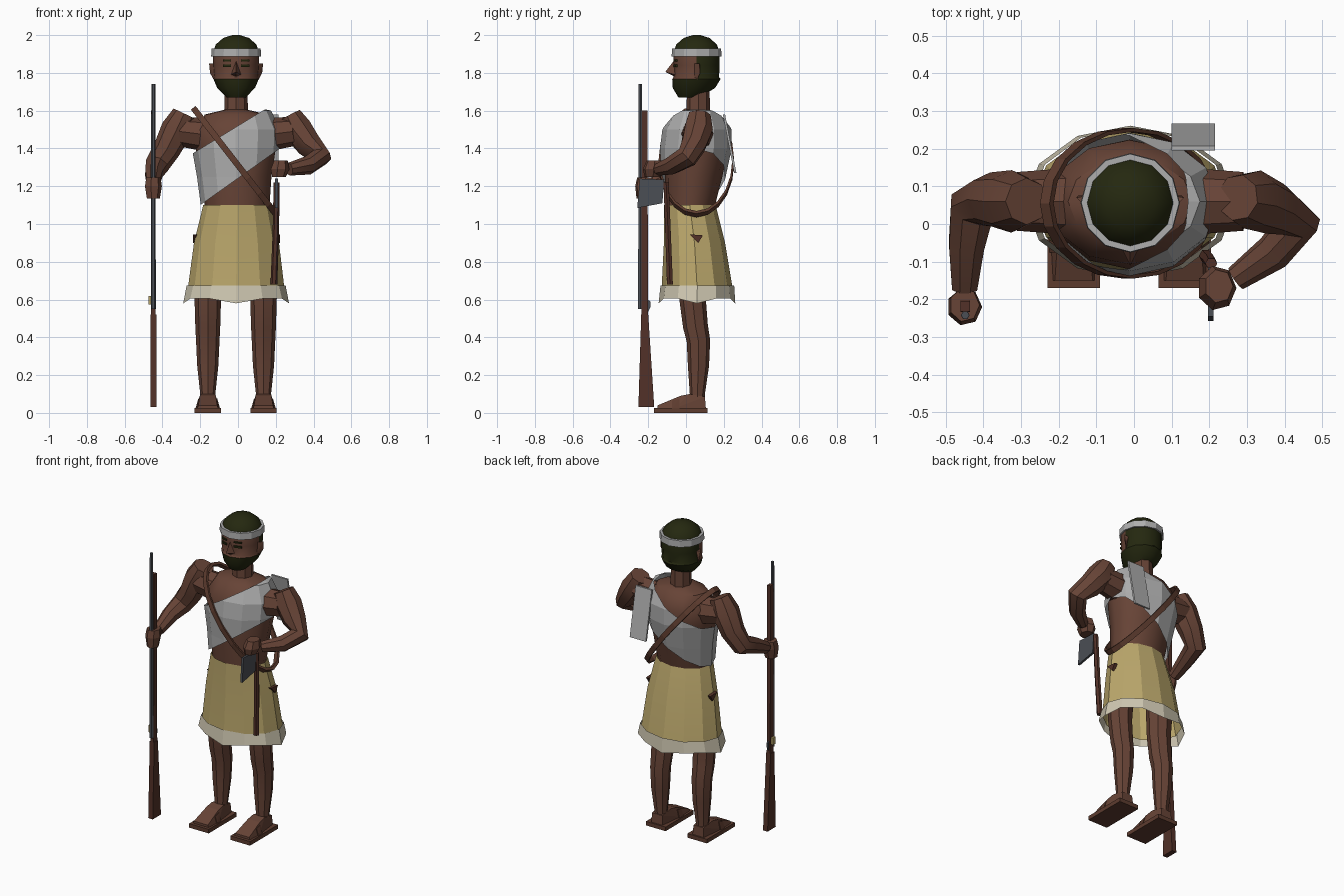
import bpy, bmesh, math
from mathutils import Vector, Quaternion

if "Cube" in bpy.data.objects:
    bpy.data.objects.remove(bpy.data.objects["Cube"])


def colour(name, r, g, b):
    m = bpy.data.materials.new(name)
    m.diffuse_color = (r, g, b, 1)
    m.use_nodes = True
    m.node_tree.nodes["Principled BSDF"].inputs["Base Color"].default_value = m.diffuse_color
    return m


SKIN = colour("brown skin", .135, .057, .037)
HAIR = colour("black hair", .018, .021, .005)
HIDE = colour("tan hide", .50, .39, .15)
FUR = colour("cream trim", .62, .57, .44)
CLOTH = colour("grey cloth", .42, .42, .42)
LEATHER = colour("leather", .11, .045, .028)
WOOD = colour("dark wood", .085, .031, .021)
STEEL = colour("steel", .07, .077, .09)


def finish(name, bm, mats, smooth=None):
    bmesh.ops.recalc_face_normals(bm, faces=bm.faces)
    me = bpy.data.meshes.new(name)
    bm.to_mesh(me)
    bm.free()
    for m in mats:
        me.materials.append(m)
    ob = bpy.data.objects.new(name, me)
    bpy.context.collection.objects.link(ob)
    if smooth:
        bpy.ops.object.select_all(action='DESELECT')
        ob.select_set(True)
        bpy.context.view_layer.objects.active = ob
        bpy.ops.object.shade_smooth_by_angle(angle=math.radians(smooth))
    return ob


def skin_rings(rings, caps=True, closed=False):
    """Bridge a list of point rings into a bmesh."""
    bm = bmesh.new()
    vs = [[bm.verts.new(p) for p in r] for r in rings]
    n = len(vs[0])
    pairs = list(zip(vs, vs[1:])) + ([(vs[-1], vs[0])] if closed else [])
    for a, b in pairs:
        for i in range(n):
            j = (i + 1) % n
            bm.faces.new((a[i], a[j], b[j], b[i]))
    if caps and not closed:
        bm.faces.new(vs[0])
        bm.faces.new(vs[-1])
    return bm


def ovals(rings, n=12, jag=0):
    """Horizontal ovals from (z, cx, cy, rx, ry); jag lowers every third point of the first."""
    out = []
    for k, (z, cx, cy, rx, ry) in enumerate(rings):
        ring = []
        for i in range(n):
            a = 2 * math.pi * i / n
            dz = jag if k == 0 and i % 3 == 0 else 0
            ring.append((cx + rx * math.cos(a), cy + ry * math.sin(a), z - dz))
        out.append(ring)
    return out


def tube(name, path, mat, n=8, smooth=35):
    """Limb along points (x, y, z, radius)."""
    pts = [Vector(p[:3]) for p in path]
    rings, q, last = [], Quaternion(), Vector((0, 0, 1))
    for i, p in enumerate(pts):
        t = (pts[min(i + 1, len(pts) - 1)] - pts[max(i - 1, 0)]).normalized()
        q = last.rotation_difference(t) @ q
        last = t
        r = path[i][3]
        rings.append([p + q @ Vector((r * math.cos(2 * math.pi * k / n),
                                      r * math.sin(2 * math.pi * k / n), 0)) for k in range(n)])
    return finish(name, skin_rings(rings), [mat], smooth)


def hull(name, pts, mat):
    bm = bmesh.new()
    for p in pts:
        bm.verts.new(p)
    bmesh.ops.convex_hull(bm, input=bm.verts[:])
    bmesh.ops.dissolve_limit(bm, angle_limit=.02, verts=bm.verts[:], edges=bm.edges[:])
    return finish(name, bm, [mat])


def slab(name, yz, x0, x1, mat):
    """Side profile of (y, z) points extruded in x."""
    return hull(name, [(x, y, z) for x in (x0, x1) for y, z in yz], mat)


# Torso and neck
TORSO = [(1.05, -.005, .02, .165, .125), (1.10, -.005, .022, .172, .132),
         (1.25, -.01, .04, .187, .152), (1.40, -.012, .052, .212, .172),
         (1.50, -.012, .058, .215, .165), (1.58, -.01, .06, .165, .115),
         (1.605, -.01, .06, .06, .06)]
finish("torso", skin_rings(ovals(TORSO)), [SKIN], 40)
tube("neck", [(-.01, .065, 1.57, .064), (-.01, .065, 1.75, .058)], SKIN)

# Cloth sash: a looser torso shell cut by two slanted planes
bm = skin_rings(ovals([(z + (.02 if z > 1.55 else 0), cx, cy, rx + .02, ry + .018)
                       for z, cx, cy, rx, ry in TORSO]))
for point, slope, side in (((0, 0, 1.52), .61, 1), ((0, 0, 1.242), .71, -1)):
    bmesh.ops.bisect_plane(bm, geom=bm.verts[:] + bm.edges[:] + bm.faces[:], plane_co=point,
                           plane_no=(-slope * side, 0, side), clear_outer=True)
finish("sash", bm, [CLOTH])
hull("sash_flap", [(x, y + d, z) for x in (.10, .215) for d in (0, .012)
                   for y, z in ((.195, 1.58), (.255, 1.27))], CLOTH)

# Shoulder strap: tilted ribbon loop
rings = []
axis = Vector((.29, 0, .225)).normalized() * .016
for i in range(20):
    a = 2 * math.pi * i / 20
    ring = []
    for s, side in ((1, 1), (1, -1), (.95, -1), (.95, 1)):
        ring.append(Vector((-.015, .055, 1.33)) + axis * side
                    + s * Vector((.222 * math.cos(a), .2 * math.sin(a), -.285 * math.cos(a))))
    rings.append(ring)
finish("strap", skin_rings(rings, closed=True), [LEATHER])

# Skirt and trim, open underneath
finish("skirt", skin_rings(ovals([(.64, -.01, .06, .258, .19), (.9, -.008, .045, .225, .162),
                                  (1.10, -.004, .02, .18, .137)]), caps=False), [HIDE], 20)
finish("skirt_trim", skin_rings(ovals([(.605, -.01, .058, .28, .203), (.675, -.01, .06, .262, .195)],
                                      jag=.025), caps=False), [FUR])
for s in (-1, 1):
    x = -.008 + s * .222
    hull("skirt_patch", [(x + s * d, y, z) for d in (-.012, .008)
                         for y, z in ((.02, .945), (.09, .94), (.065, .90))], WOOD)

# Head: skin on the front of the face, hair and beard elsewhere
HEAD = [(1.67, -.01, .015, .05, .055), (1.72, -.01, .042, .1, .112), (1.768, -.01, .055, .12, .128),
        (1.778, -.01, .055, .117, .12), (1.84, -.01, .056, .122, .122), (1.905, -.01, .056, .122, .122),
        (1.95, -.01, .056, .108, .108), (1.985, -.01, .056, .068, .068), (2.0, -.01, .056, .02, .02)]
bm = skin_rings(ovals(HEAD))
for f in bm.faces:
    c = f.calc_center_median()
    f.material_index = 0 if 1.772 < c.z < 1.9 and c.y < .06 else 1
finish("head", bm, [SKIN, HAIR], 35)
finish("headband", skin_rings(ovals([(1.888, -.01, .056, .132, .132), (1.93, -.01, .056, .13, .13)])),
       [CLOTH])
hull("nose", [(-.01, -.06, 1.87), (-.038, -.055, 1.79), (.018, -.055, 1.79),
              (-.01, -.11, 1.805), (-.01, -.06, 1.78)], SKIN)
for s in (-1, 1):
    for name, z, h in (("eye", 1.838, .012), ("eyebrow", 1.866, .009)):
        hull(name, [(-.01 + s * x, y + d, z + k) for x, y in ((.026, -.064), (.07, -.052))
                    for d in (-.003, .006) for k in (-h / 2, h / 2)], HAIR)
    hull("ear", [(-.01 + s * x, y, z) for x, y, z in (
        (.11, .035, 1.85), (.11, .04, 1.77), (.115, .075, 1.84),
        (.143, .07, 1.85), (.138, .075, 1.80), (.12, .06, 1.765))], SKIN)

# Arms and hands
tube("right_arm", [(-.285, .06, 1.585, .062), (-.325, .06, 1.50, .083), (-.38, .065, 1.39, .072),
                   (-.43, .045, 1.31, .064), (-.445, -.06, 1.27, .05), (-.45, -.17, 1.215, .036)], SKIN)
tube("left_arm", [(.275, .07, 1.575, .062), (.315, .065, 1.50, .08), (.375, .04, 1.42, .07),
                  (.435, .005, 1.355, .06), (.37, -.075, 1.31, .05), (.27, -.145, 1.29, .034)], SKIN)
for name, s, x in (("right_shoulder", -1, -.15), ("left_shoulder", 1, .13)):
    tube(name, [(x, .06, 1.47, .09), (x + s * .16, .06, 1.49, .078)], SKIN)
finish("right_hand", skin_rings(ovals([(1.135, -.45, -.225, .036, .038), (1.20, -.45, -.22, .047, .05),
                                       (1.245, -.45, -.215, .04, .045)], 7)), [SKIN])
finish("left_hand", skin_rings(ovals([(1.25, .215, -.175, .038, .045), (1.29, .22, -.17, .052, .06),
                                      (1.335, .225, -.165, .038, .045)], 7)), [SKIN])

# Legs, feet and sandals
for side, x in (("right", -.16), ("left", .135)):
    tube(side + "_leg", [(x, .04, .80, .08), (x, .035, .60, .07), (x, .05, .46, .066),
                         (x, .066, .38, .062), (x, .066, .25, .056), (x, .06, .10, .04),
                         (x, .06, .05, .04)], SKIN)
    hull(side + "_foot", [(x + w * s, y, z) for s in (-1, 1) for w, y, z in (
        (.055, -.15, .025), (.05, -.15, .04), (.042, -.03, .09), (.04, .02, .10),
        (.036, .10, .085), (.04, .105, .025), (.06, -.06, .025))], SKIN)
    slab(side + "_sole", [(-.17, 0), (.115, 0), (.115, .026), (-.17, .026)], x - .07, x + .07, LEATHER)
    hull(side + "_sandal_strap", [(x + w * s, y, z) for s in (-1, 1) for y in (-.075, -.035)
                                  for w, z in ((.066, .02), (.05, .085 + y * .25))], LEATHER)

# Long gun in the right hand
tube("gun_barrel", [(-.448, -.242, .55, .013), (-.448, -.242, 1.74, .011)], STEEL, 6)
slab("gun_stock", [(-.237, .5), (-.2, .5), (-.205, 1.6), (-.232, 1.6)], -.46, -.436, WOOD)
slab("gun_butt", [(-.252, .03), (-.168, .03), (-.2, .52), (-.237, .52)], -.464, -.432, WOOD)
slab("gun_lock", [(-.235, .575), (-.21, .575), (-.21, .62), (-.235, .62)], -.474, -.455, HIDE)
slab("gun_trigger", [(-.203, .53), (-.188, .56), (-.188, .59), (-.203, .60)], -.452, -.444, STEEL)

# Hatchet hanging under the left hand
tube("hatchet_handle", [(.19, -.085, .68, .018), (.2, -.095, .95, .017), (.205, -.105, 1.22, .016)],
     WOOD, 6)
slab("hatchet_blade", [(-.245, 1.24), (-.115, 1.235), (-.125, 1.11), (-.258, 1.085)], .197, .211, STEEL)
